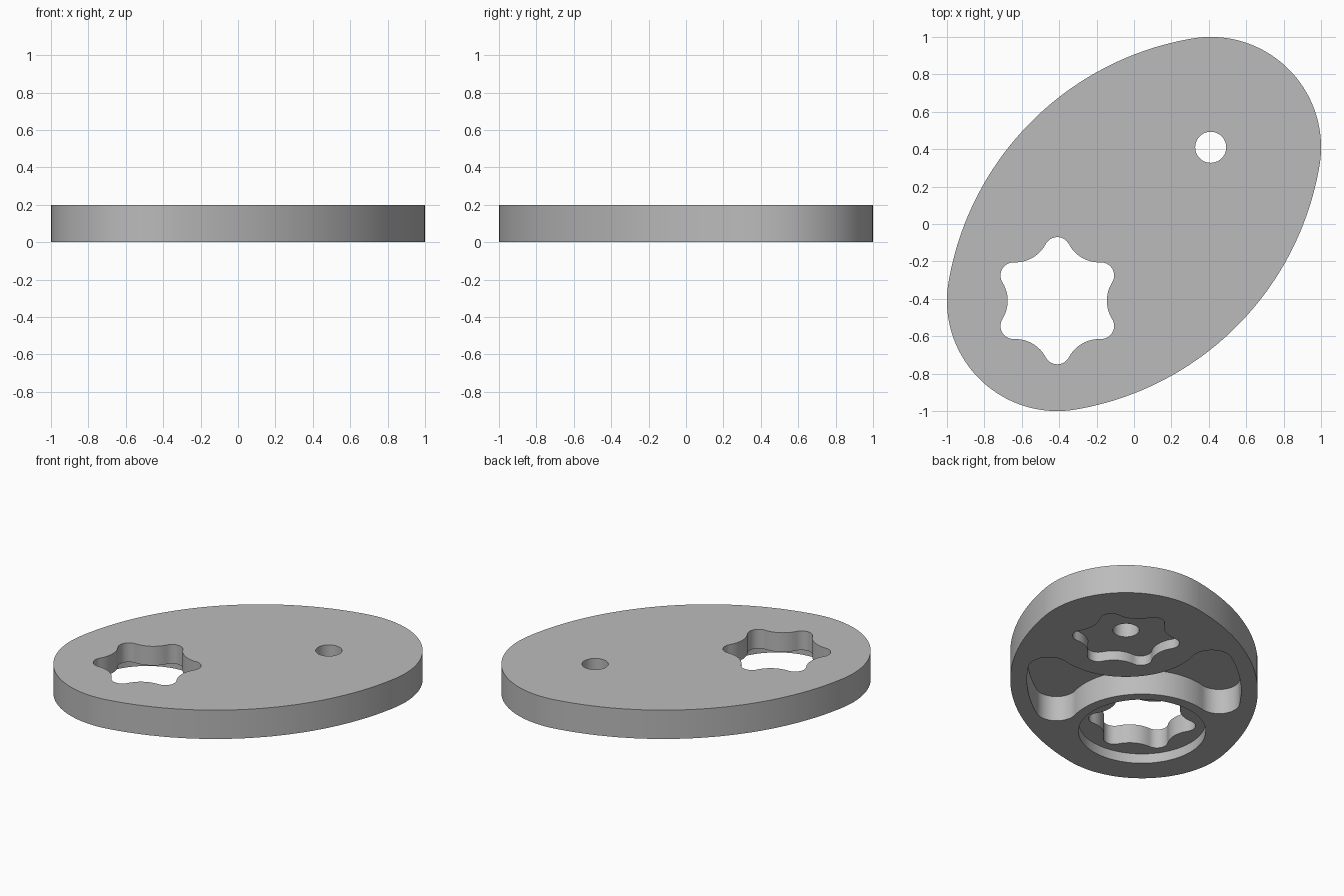
import bpy, math
from mathutils import Vector

cube = bpy.data.objects.get("Cube")
if cube:
    bpy.data.objects.remove(cube, do_unlink=True)

THICK = 0.2
FOCUS = 0.58      # distance of each end centre from the middle, along the long axis
END_R = 0.59      # radius of the rounded ends
SIDE_C = 0.816    # offset of the side arc centres
SIDE_R = 1.591    # radius of the long side arcs
SHALLOW = 0.067   # depth of the shallow recesses
DEEP = 0.175      # depth of the middle pocket

grey = bpy.data.materials.new("plain grey")
grey.use_nodes = True
grey.diffuse_color = (0.5, 0.5, 0.5, 1)
grey.node_tree.nodes["Principled BSDF"].inputs["Base Color"].default_value = (0.5, 0.5, 0.5, 1)


def arc(cx, cy, r, start, end, n):
    """Points on an arc, angles in radians."""
    return [Vector((cx + r * math.cos(a), cy + r * math.sin(a)))
            for a in (start + (end - start) * i / n for i in range(n + 1))]


def clean(points):
    """Drop doubled points where arcs meet."""
    return [p for i, p in enumerate(points) if (p - points[i - 1]).length > 1e-4]


def prism(name, points, z0, z1, centre=(0, 0), turn=0):
    """Extrude a closed outline between two heights."""
    c, s = math.cos(turn), math.sin(turn)
    flat = [(centre[0] + c * p.x - s * p.y, centre[1] + s * p.x + c * p.y) for p in clean(points)]
    n = len(flat)
    verts = [(x, y, z) for z in (z0, z1) for x, y in flat]
    faces = [tuple(reversed(range(n))), tuple(range(n, 2 * n))]
    faces += [(i, (i + 1) % n, n + (i + 1) % n, n + i) for i in range(n)]
    mesh = bpy.data.meshes.new(name)
    mesh.from_pydata(verts, [], faces)
    mesh.materials.append(grey)
    obj = bpy.data.objects.new(name, mesh)
    bpy.context.collection.objects.link(obj)
    return obj


def half_turned(points):
    return points + [-p for p in points]


def plate_outline():
    """Four tangent arcs making an oval, long axis on x."""
    t = math.atan2(SIDE_C, FOCUS)
    end = arc(FOCUS, 0, END_R, -t, t, 40)
    side = arc(0, -SIDE_C, SIDE_R, t, math.pi - t, 48)
    return half_turned(end + side)


def star_outline():
    """Six rounded lobes joined by tangent hollows."""
    tip_c, tip_r, hollow_c, hollow_r = 0.27, 0.07, 0.449, 0.184
    points = []
    for k in range(6):
        a = math.radians(30 + 60 * k)
        b = a + math.radians(30)
        tip = Vector((math.cos(a), math.sin(a))) * tip_c
        hollow = Vector((math.cos(b), math.sin(b))) * hollow_c
        d = hollow - tip
        swing = math.atan2(d.y, d.x) - a
        swing = (swing + math.pi) % (2 * math.pi) - math.pi
        points += arc(*tip, tip_r, a - swing, a + swing, 14)
        back = math.atan2(-d.y, -d.x) - (b + math.pi)
        back = (back + math.pi) % (2 * math.pi) - math.pi
        points += arc(*hollow, hollow_r, b + math.pi + back, b + math.pi - back, 12)
    return points


def pocket_outline():
    """Waisted pocket that flares into two rounded lobes."""
    r, hollow_r, lobe = 0.13, 0.47, Vector((0.27, 0.513))
    side_a = math.atan2(lobe.y + SIDE_C, lobe.x)
    inner_a = math.atan2(-lobe.y, FOCUS - lobe.x)
    hollow_a = math.pi + inner_a
    waist = arc(FOCUS, 0, hollow_r, 2 * math.pi - hollow_a, hollow_a, 32)
    corner_1 = arc(*lobe, r, inner_a, side_a, 20)
    side = arc(0, -SIDE_C, SIDE_R - 0.105, side_a, math.pi - side_a, 20)
    corner_2 = arc(-lobe.x, lobe.y, r, math.pi - side_a, math.pi - inner_a, 20)
    return half_turned(waist + corner_1 + side + corner_2)


diagonal = math.radians(45)
f = FOCUS * math.cos(diagonal)
circle = lambda r, n: arc(0, 0, r, 0, 2 * math.pi, n)

plate = prism("plate", plate_outline(), 0, THICK, turn=diagonal)
cutters = [
    prism("star_hole", star_outline(), -0.1, THICK + 0.1, (-f, -f)),
    prism("round_recess", circle(0.4, 72), -0.1, SHALLOW, (-f, -f)),
    prism("middle_pocket", pocket_outline(), -0.1, DEEP, turn=diagonal),
    prism("star_recess", star_outline(), -0.1, SHALLOW, (f, f)),
    prism("pin_hole", circle(0.083, 40), -0.1, THICK + 0.1, (f, f)),
]

# Cut every opening, then bake the result into the plate
for cutter in cutters:
    cutter.hide_render = True
    cut = plate.modifiers.new(cutter.name, 'BOOLEAN')
    cut.operation = 'DIFFERENCE'
    cut.solver = 'EXACT'
    cut.object = cutter
bpy.context.view_layer.update()
baked = bpy.data.meshes.new_from_object(plate.evaluated_get(bpy.context.evaluated_depsgraph_get()))
plate.modifiers.clear()
plate.data = baked
for cutter in cutters:
    bpy.data.objects.remove(cutter, do_unlink=True)

bpy.ops.object.select_all(action='DESELECT')
plate.select_set(True)
bpy.context.view_layer.objects.active = plate
bpy.ops.object.shade_smooth_by_angle(angle=math.radians(30))
